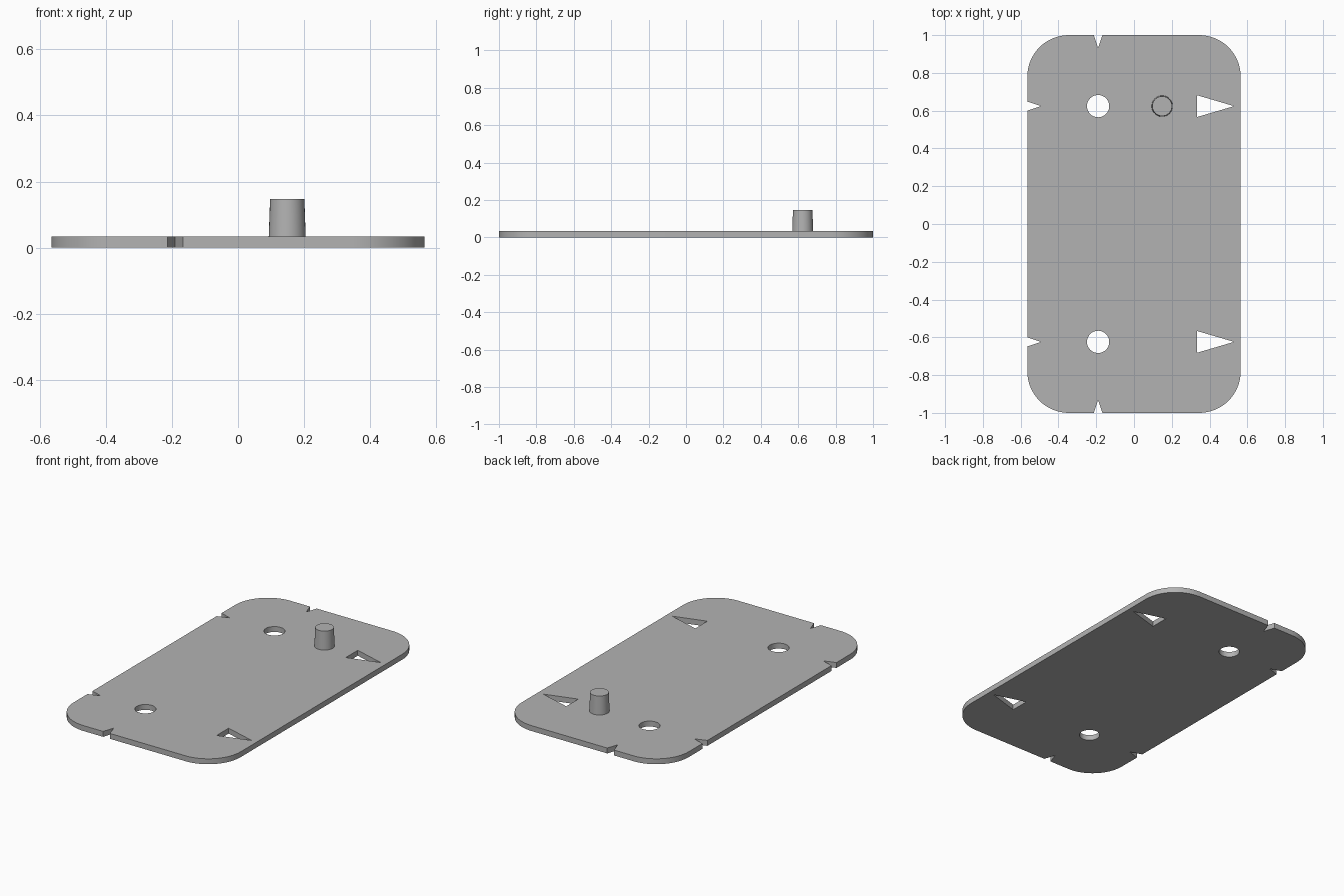
import bpy, bmesh
from math import sin, cos, pi

if "Cube" in bpy.data.objects:
    bpy.data.objects.remove(bpy.data.objects["Cube"])

HX, HY, R, T = 0.565, 1.0, 0.22, 0.033   # plate half sizes, corner radius, thickness
ROW, COL = 0.624, -0.19                  # feature row (mirrored in y), hole column

grey = bpy.data.materials.new("grey plastic")
grey.diffuse_color = (0.45, 0.45, 0.45, 1)
grey.use_nodes = True
grey.node_tree.nodes["Principled BSDF"].inputs["Base Color"].default_value = grey.diffuse_color


def arc(cx, cy, r, start, sweep, n):
    return [(cx + r * cos(start + sweep * i / n), cy + r * sin(start + sweep * i / n))
            for i in range(n + 1)]


def finish(name, bm):
    bmesh.ops.recalc_face_normals(bm, faces=bm.faces[:])
    mesh = bpy.data.meshes.new(name)
    bm.to_mesh(mesh)
    bm.free()
    mesh.materials.append(grey)
    ob = bpy.data.objects.new(name, mesh)
    bpy.context.collection.objects.link(ob)
    bpy.ops.object.select_all(action='DESELECT')
    ob.select_set(True)
    bpy.context.view_layer.objects.active = ob
    bpy.ops.object.shade_smooth_by_angle(angle=pi / 6)
    return ob


# Plate outline, counter-clockwise, with V notches in the back, left and front edges
outline = arc(HX - R, HY - R, R, 0, pi / 2, 16)
outline += [(COL + 0.023, HY), (COL, 0.931), (COL - 0.023, HY)]
outline += arc(R - HX, HY - R, R, pi / 2, pi / 2, 16)
for y in (ROW, -ROW):
    outline += [(-HX, y + 0.024), (-0.492, y), (-HX, y - 0.024)]
outline += arc(R - HX, R - HY, R, pi, pi / 2, 16)
outline += [(COL - 0.023, -HY), (COL, -0.931), (COL + 0.023, -HY)]
outline += arc(HX - R, R - HY, R, 1.5 * pi, pi / 2, 16)

# Round holes and triangular arrow cut-outs
loops = [outline]
for y in (ROW, -ROW):
    loops.append(arc(COL, y, 0.059, 0, 2 * pi, 32)[:-1])
    loops.append([(0.333, y + 0.058), (0.333, y - 0.058), (0.53, y)])

# Fill the outline around the holes and give it thickness
bm = bmesh.new()
for loop in loops:
    vs = [bm.verts.new((x, y, 0)) for x, y in loop]
    for a, b in zip(vs, vs[1:] + vs[:1]):
        bm.edges.new((a, b))
bmesh.ops.triangle_fill(bm, use_beauty=True, use_dissolve=False,
                        edges=bm.edges[:], normal=(0, 0, 1))
ext = bmesh.ops.extrude_face_region(bm, geom=bm.faces[:], use_keep_orig=True)
top = [g for g in ext["geom"] if isinstance(g, bmesh.types.BMVert)]
bmesh.ops.translate(bm, verts=top, vec=(0, 0, T))
finish("plate", bm)

# Tapered peg
bm = bmesh.new()
bmesh.ops.create_cone(bm, cap_ends=True, segments=32, radius1=0.056, radius2=0.052, depth=0.114)
peg = finish("peg", bm)
peg.location = (0.149, ROW, T + 0.057)
